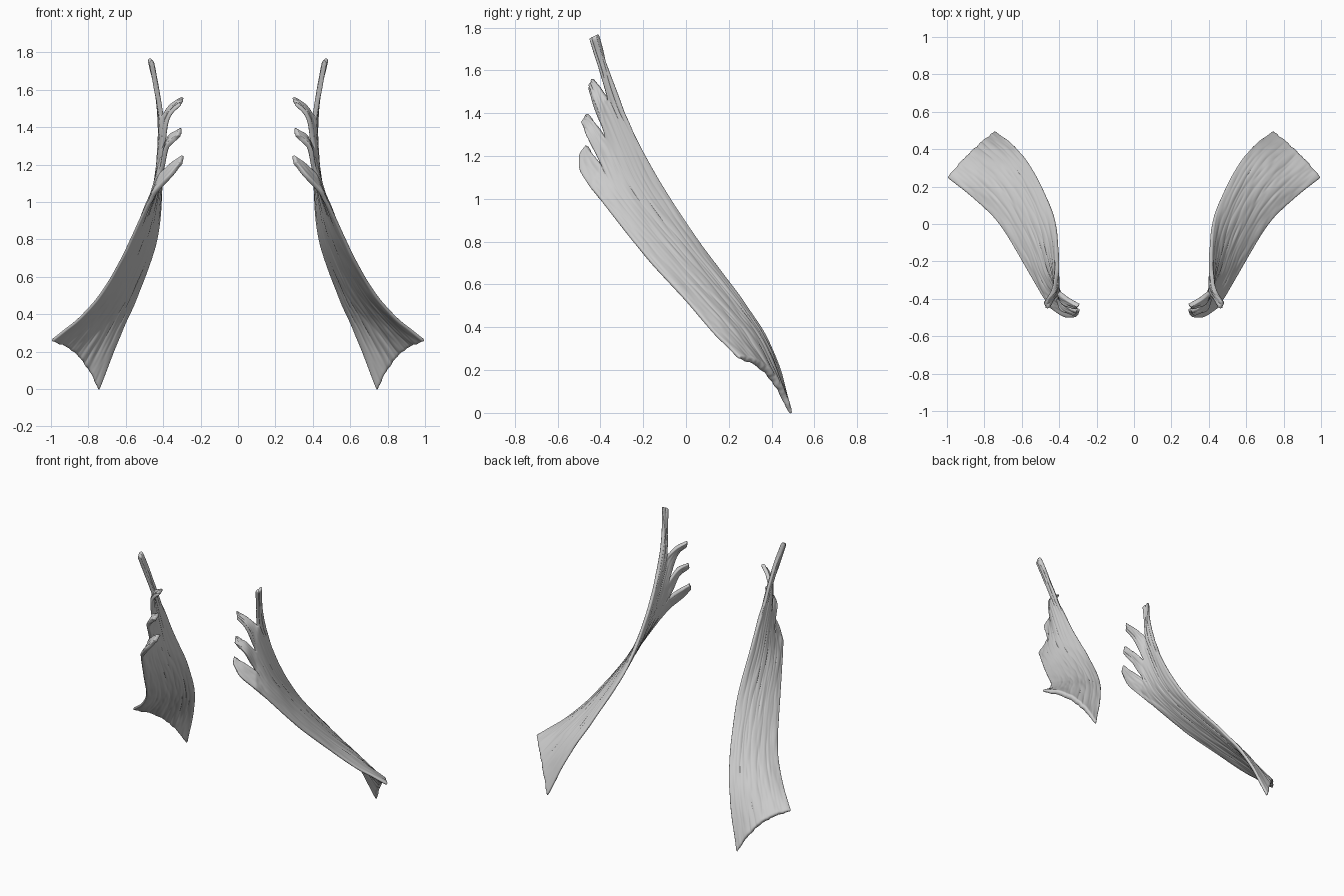
import bpy, bmesh, random
from mathutils import Vector as V, noise

if "Cube" in bpy.data.objects:
    bpy.data.objects.remove(bpy.data.objects["Cube"])

random.seed(4)
LOW, UP, COLS = 56, 16, 10      # rows below notch, rows on tine, columns per strand


def spline(pts, n):
    """Catmull-Rom samples through pts, n+1 points."""
    p = [V(q) for q in pts]
    p = [2 * p[0] - p[1]] + p + [2 * p[-1] - p[-2]]
    out = []
    for k in range(n + 1):
        u = k / n * (len(p) - 3)
        i = min(int(u), len(p) - 4)
        t = u - i
        a, b, c, d = p[i:i + 4]
        out.append(0.5 * (2 * b + (c - a) * t + (2 * a - 5 * b + 4 * c - d) * t * t
                          + (3 * b - a - 3 * c + d) * t ** 3))
    return out


# back edge and front edge of the palm, base to top
back = [(.742, .492, -.008), (.64, .415, .265), (.54, .285, .49), (.437, .06, .80), (.41, -.14, 1.11)]
front = [(1.0, .25, .258), (.85, .13, .375), (.72, 0, .525), (.595, -.20, .745), (.49, -.375, .965)]
# where each of the five strand boundaries ends its shared part
ends = [(.415, -.285, 1.39), (.41, -.365, 1.46), (.40, -.375, 1.285), (.41, -.39, 1.15), (.445, -.445, 1.05)]
# free tine edges: (back side, front side)
tines = [
    ([(.43, -.355, 1.58), (.475, -.412, 1.77)], [(.435, -.405, 1.60), (.46, -.452, 1.75)]),
    ([(.355, -.40, 1.52), (.293, -.435, 1.56)], [(.38, -.432, 1.445), (.31, -.452, 1.525)]),
    ([(.36, -.425, 1.355), (.303, -.462, 1.395)], [(.385, -.46, 1.285), (.312, -.484, 1.355)]),
    ([(.355, -.43, 1.20), (.295, -.465, 1.25)], [(.365, -.495, 1.135), (.30, -.488, 1.21)]),
]

# five boundaries fanned between the two edges, cupped near the base
fade = (1, .7, .4, .2, 0)
lines = []
for i in range(5):
    s = i / 4
    pts = [V(a).lerp(V(b), s) + V((-.01, .02, .06)) * 4 * s * (1 - s) * f
           for a, b, f in zip(back, front, fade)]
    lines.append(spline(pts + [ends[i]], LOW))

# strands welded into one fibrous sheet
bm = bmesh.new()
cache, grain = {}, {}


def vert(co, col, row):
    key = tuple(round(c, 5) for c in co)
    if key not in cache:
        cache[key] = bm.verts.new(co)
        grain[cache[key]] = (col, row)
    return cache[key]


for i, (e0, e1) in enumerate(tines):
    left = lines[i] + spline([ends[i]] + e0, UP)[1:]
    right = lines[i + 1] + spline([ends[i + 1]] + e1, UP)[1:]
    grid = []
    for r, (a, b) in enumerate(zip(left, right)):
        grid.append([vert(a.lerp(b, c / COLS), i * COLS + c, r) for c in range(COLS + 1)])
    for g, h in zip(grid, grid[1:]):
        for c in range(COLS):
            bm.faces.new((g[c], g[c + 1], h[c + 1], h[c]))

# long grooves and a slightly ragged base
bm.normal_update()
moves = {v: v.normal * (.006 * noise.noise(V((c * .67, r * .06, 2)))
                        + .004 * noise.noise(V((c * 1.37, r * .21, 7)))) for v, (c, r) in grain.items()}
for v, d in moves.items():
    v.co += d
    if grain[v][1] == 0:
        v.co += V((-.4, -.3, .7)) * random.uniform(-.004, .006)

# palm thick in the middle and thin at its rims
bm.verts.index_update()
weights = []
for v in bm.verts:
    c, r = grain[v]
    s = c / (4 * COLS)
    palm = .4 + .6 * (4 * s * (1 - s)) ** .6
    k = min(1, max(0, (r - LOW * .75) / (LOW * .25)))
    weights.append(palm * (1 - k) + .7 * k)

mesh = bpy.data.meshes.new("antler_pair")
bm.to_mesh(mesh)
bm.free()
obj = bpy.data.objects.new("antler_pair", mesh)
bpy.context.collection.objects.link(obj)
for p in mesh.polygons:
    p.use_smooth = True
group = obj.vertex_groups.new(name="thickness")
for i, w in enumerate(weights):
    group.add([i], w, 'REPLACE')

# thickness, rounded rims, opposite side
m = obj.modifiers.new("thickness", 'SOLIDIFY')
m.thickness, m.offset, m.vertex_group = .036, 0, "thickness"
m = obj.modifiers.new("round", 'SUBSURF')
m.levels = m.render_levels = 1
obj.modifiers.new("mirror", 'MIRROR').use_mirror_merge = False
